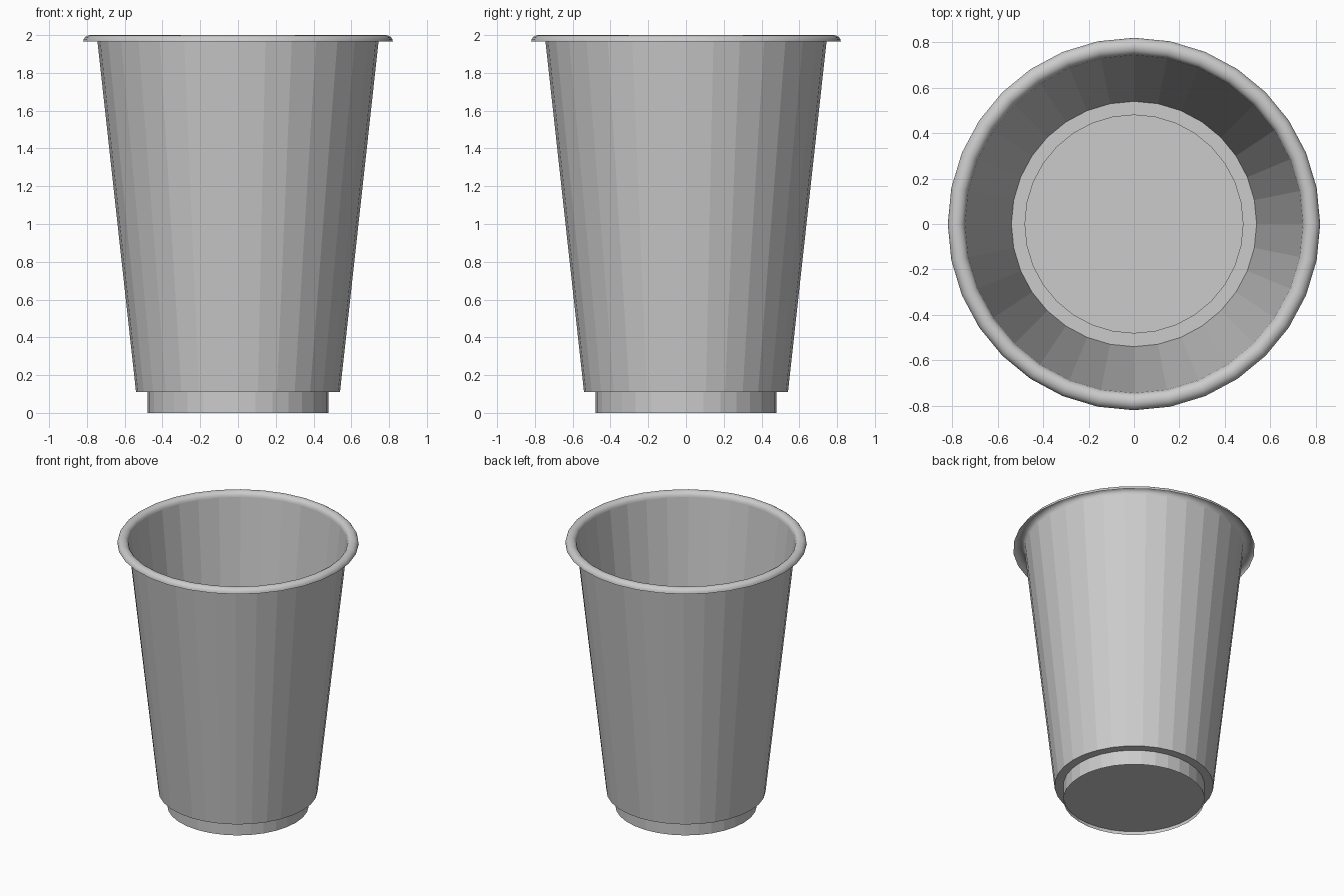
import bpy, bmesh
from math import sin, cos, pi

if "Cube" in bpy.data.objects:
    bpy.data.objects.remove(bpy.data.objects["Cube"])

SIDES = 32


def lathe(name, profile, smooth=False, cap_end=False):
    """Revolve (radius, z) points around the z axis."""
    bm = bmesh.new()
    rings = [[bm.verts.new((r * cos(2 * pi * i / SIDES), r * sin(2 * pi * i / SIDES), z))
              for i in range(SIDES)] for r, z in profile]
    for a, b in zip(rings, rings[1:]):
        for i in range(SIDES):
            j = (i + 1) % SIDES
            f = bm.faces.new((a[i], a[j], b[j], b[i]))
            f.smooth = smooth
    if cap_end:
        bm.faces.new(rings[-1][::-1])
    mesh = bpy.data.meshes.new(name)
    bm.to_mesh(mesh)
    bm.free()
    ob = bpy.data.objects.new(name, mesh)
    bpy.context.collection.objects.link(ob)
    return ob


# Tapered thin wall with the stepped ledge and foot ring below it
lathe("cup_wall", [(0.48, 0), (0.48, 0.11), (0.54, 0.11), (0.744, 1.965)])

# Floor disc, slightly recessed inside the foot ring
lathe("cup_floor", [(0.48, 0.025)], cap_end=True)

# Rolled lip: half-round bead, open underneath
steps = 8
lip = [(0.782 + 0.038 * cos(pi * k / steps), 1.965 + 0.035 * sin(pi * k / steps))
       for k in range(steps + 1)]
lathe("rolled_lip", lip, smooth=True)
